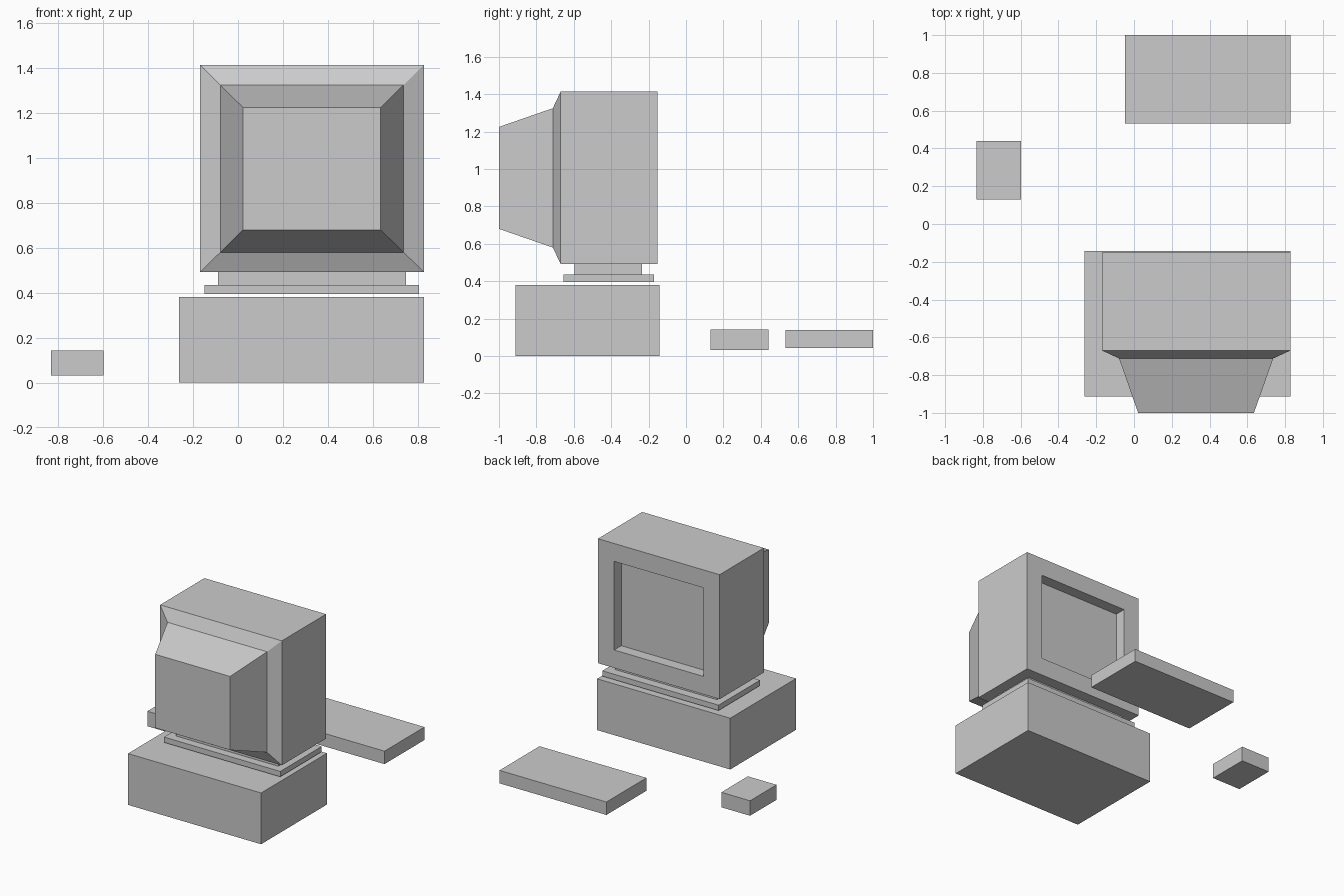
import bpy
import bmesh

old = bpy.data.objects.get("Cube")
if old:
    bpy.data.objects.remove(old, do_unlink=True)

# One plain grey for every part
grey = bpy.data.materials.new("plain_grey")
grey.use_nodes = True
colour = (0.6, 0.6, 0.6, 1.0)
grey.diffuse_color = colour
grey.node_tree.nodes["Principled BSDF"].inputs["Base Color"].default_value = colour


def loft(name, rings):
    """Join upright rectangles (y, x0, x1, z0, z1) into one closed solid."""
    bm = bmesh.new()
    loops = []
    for y, x0, x1, z0, z1 in rings:
        corners = ((x0, z0), (x1, z0), (x1, z1), (x0, z1))
        loops.append([bm.verts.new((x, y, z)) for x, z in corners])
    for a, b in zip(loops, loops[1:]):
        for i in range(4):
            j = (i + 1) % 4
            bm.faces.new((a[i], a[j], b[j], b[i]))
    bm.faces.new(loops[0])
    bm.faces.new(loops[-1])
    bmesh.ops.recalc_face_normals(bm, faces=bm.faces)
    mesh = bpy.data.meshes.new(name)
    bm.to_mesh(mesh)
    bm.free()
    mesh.materials.append(grey)
    obj = bpy.data.objects.new(name, mesh)
    bpy.context.collection.objects.link(obj)
    return obj


def box(name, x, y, z):
    """Box spanning the given (low, high) ranges."""
    return loft(name, [(v, *x, *z) for v in y])


# Desktop case and monitor stand
box("computer_case", (-0.263, 0.828), (-0.912, -0.142), (0, 0.38))
box("stand_plate", (-0.148, 0.805), (-0.655, -0.17), (0.395, 0.435))
box("stand_neck", (-0.09, 0.747), (-0.595, -0.235), (0.435, 0.492))

# Monitor: tapered rear housing, shoulder, body, then recessed screen
loft("monitor", [
    (-1.0, 0.022, 0.635, 0.68, 1.225),
    (-0.712, -0.079, 0.737, 0.58, 1.325),
    (-0.67, -0.169, 0.828, 0.492, 1.414),
    (-0.152, -0.169, 0.828, 0.492, 1.414),
    (-0.152, -0.039, 0.695, 0.625, 1.281),
    (-0.235, -0.039, 0.695, 0.625, 1.281),
])

# Keyboard and mouse
box("keyboard", (-0.048, 0.828), (0.532, 1.0), (0.042, 0.138))
box("mouse", (-0.833, -0.598), (0.13, 0.44), (0.032, 0.143))
